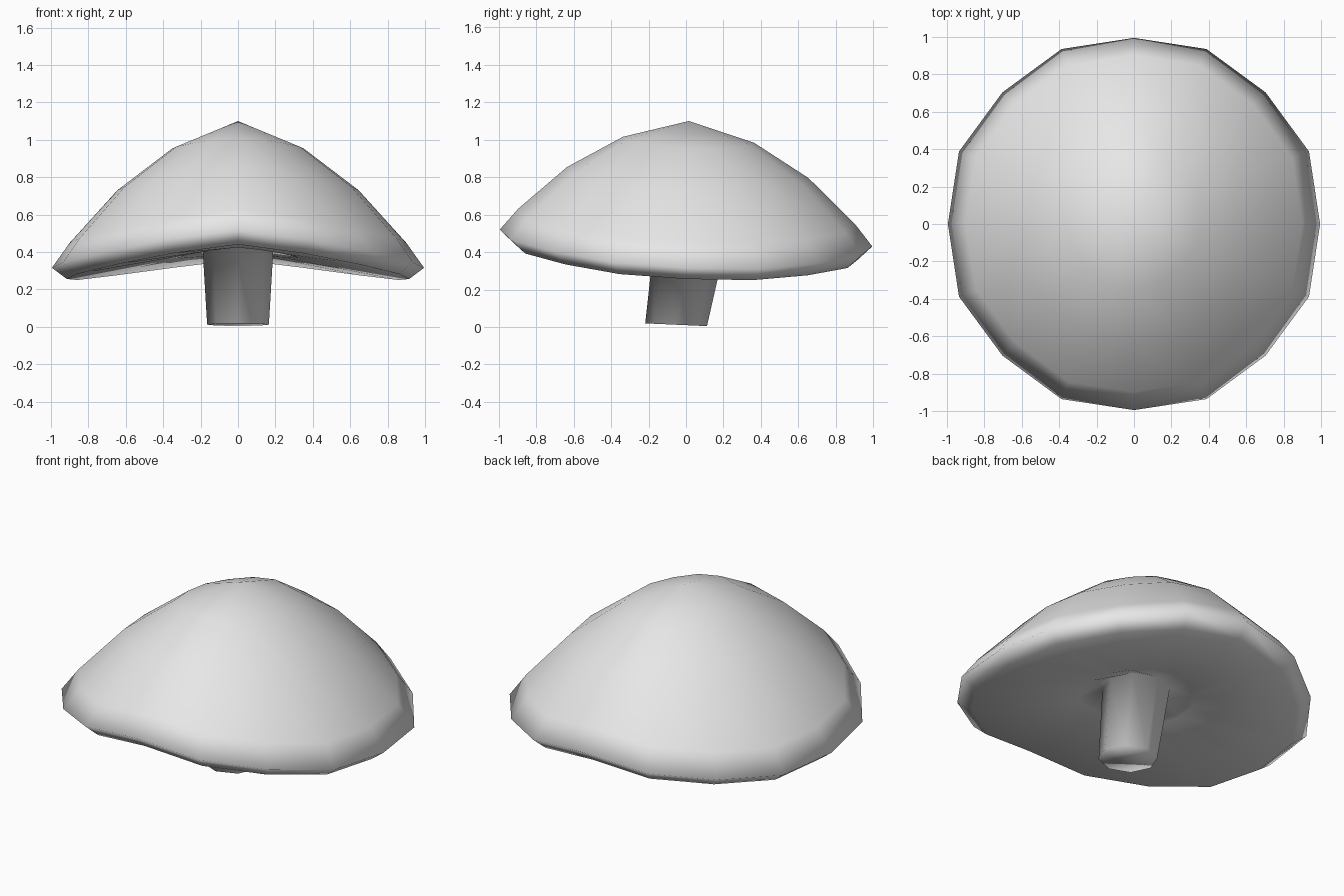
import bpy, bmesh
from math import sin, cos, pi

cube = bpy.data.objects.get("Cube")
if cube:
    bpy.data.objects.remove(cube, do_unlink=True)

grey = bpy.data.materials.new("plain grey")
grey.use_nodes = True
colour = (0.8, 0.8, 0.8, 1)
grey.diffuse_color = colour
grey.node_tree.nodes["Principled BSDF"].inputs["Base Color"].default_value = colour


def ring(bm, count, radius, height, shape):
    """A loop of vertices, or a single one at the axis."""
    if radius == 0:
        return [bm.verts.new(shape(0, 0, height))]
    angles = [2 * pi * i / count for i in range(count)]
    # every second corner of the cap sits slightly further out
    radii = [radius * (1.018 if count == 16 and i % 2 else 1) for i in range(count)]
    return [bm.verts.new(shape(r * cos(a), r * sin(a), height)) for a, r in zip(angles, radii)]


def bridge(bm, a, b):
    """Join two loops; the second may have half as many corners, or one."""
    n, step = len(a), len(a) // len(b)
    for i in range(n):
        j = (i + 1) % n
        p, q = b[(i + step // 2) // step % len(b)], b[(j + step // 2) // step % len(b)]
        bm.faces.new([a[i], a[j], q, p] if p != q else [a[i], a[j], p])


def droop(x, y, z):
    """Cap saddle: both sides hang down, the front is tipped up."""
    return x, y + 0.015 * (1 - x * x - y * y), z - 0.16 * abs(x) ** 1.2 - 0.045 * y


def lean(x, y, z):
    """Stem slants toward the front at its foot."""
    return x, y - 0.055 + 0.17 * z, z - 0.045 * y * (1 - z)


def finish(bm, name):
    bmesh.ops.recalc_face_normals(bm, faces=bm.faces)
    for f in bm.faces:
        f.smooth = True
    mesh = bpy.data.meshes.new(name)
    bm.to_mesh(mesh)
    bm.free()
    mesh.materials.append(grey)
    bpy.context.collection.objects.link(bpy.data.objects.new(name, mesh))


# mushroom: cap top, rolled rim, underside, flared joint and stem in one skin
bm = bmesh.new()
cap_profile = [(0, 1.10), (0.35, 1.0), (0.645, 0.825), (0.9, 0.59), (0.995, 0.475),
               (0.915, 0.40), (0.32, 0.41)]
cap = [ring(bm, 16, r, z, droop) for r, z in cap_profile]
stem_profile = [(0.19, 0.43), (0.165, 0.012)]
stem = [ring(bm, 8, r, z, lean) for r, z in stem_profile]

bridge(bm, cap[1], cap[0])
for outer, inner in zip(cap[1:], cap[2:] + [stem[0]]):
    bridge(bm, outer, inner)
bridge(bm, stem[0], stem[1])
bm.faces.new(stem[1])
finish(bm, "mushroom")
